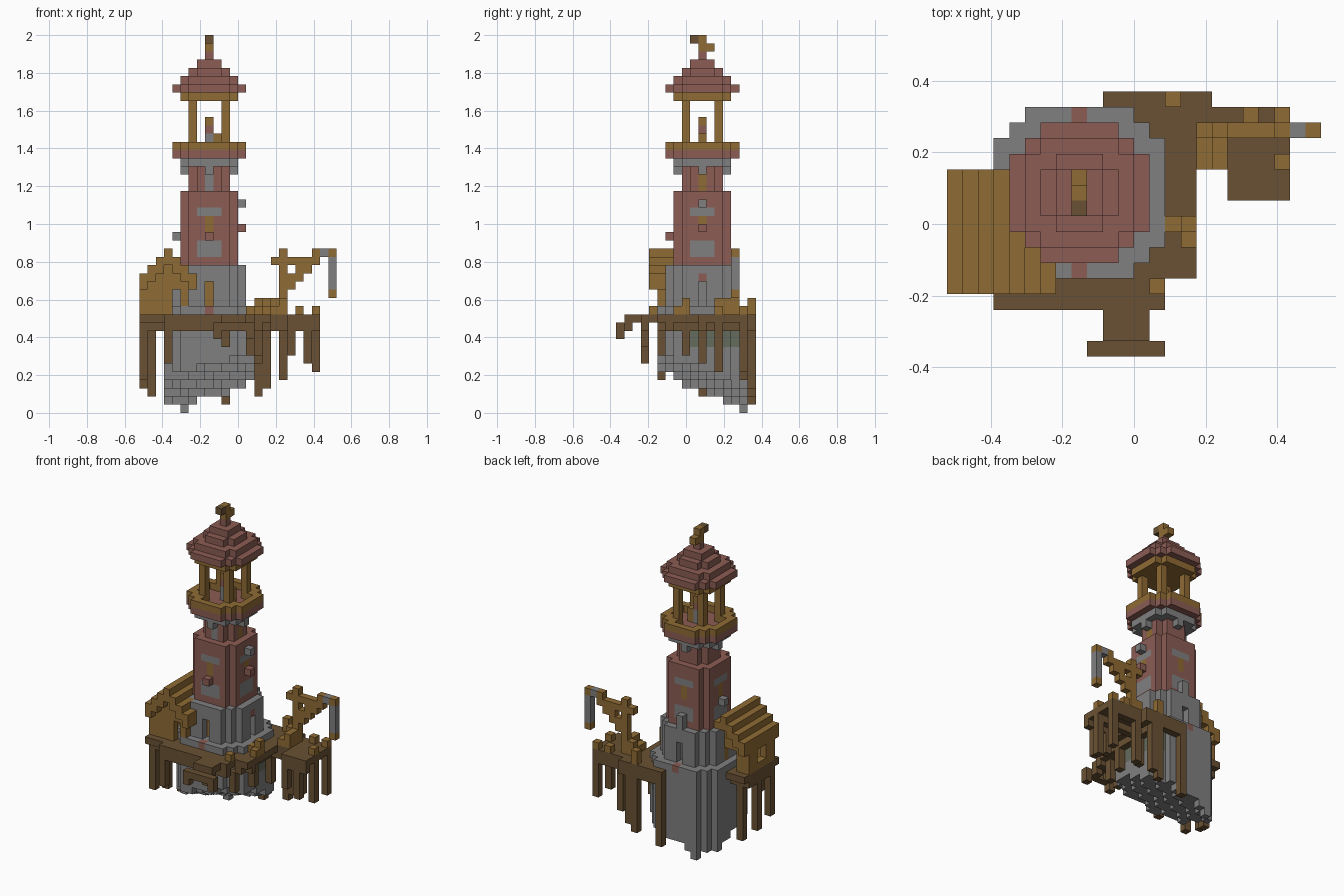
import bpy
import bmesh
from mathutils import Vector

cube = bpy.data.objects.get("Cube")
if cube:
    bpy.data.objects.remove(cube, do_unlink=True)

V = 2 / 46                       # block size
CX, CY = 8, 10                   # tower axis block
COLOURS = {
    "stone": (0.215, 0.215, 0.215),
    "brick": (0.26, 0.107, 0.088),
    "wood": (0.275, 0.145, 0.034),
    "dark_wood": (0.142, 0.083, 0.033),
    "moss": (0.13, 0.155, 0.11),
}
NAMES = list(COLOURS)
MATS = []
for name, rgb in COLOURS.items():
    m = bpy.data.materials.new(name)
    m.use_nodes = True
    m.diffuse_color = (*rgb, 1)
    bsdf = m.node_tree.nodes["Principled BSDF"]
    bsdf.inputs["Base Color"].default_value = (*rgb, 1)
    bsdf.inputs["Roughness"].default_value = 0.9
    MATS.append(m)

parts = {}                       # part name -> {block: colour}
taken = set()


def put(part, cells, colour):
    """Add free blocks to a part."""
    for c in cells:
        if c not in taken:
            taken.add(c)
            parts.setdefault(part, {})[c] = colour


def paint(part, cells, colour):
    for c in cells:
        if c in parts[part]:
            parts[part][c] = colour


def carve(part, cells):
    for c in cells:
        if parts[part].pop(c, None):
            taken.discard(c)


def box(i0, i1, j0, j1, k0, k1):
    return [(i, j, k) for i in range(i0, i1 + 1)
            for j in range(j0, j1 + 1) for k in range(k0, k1 + 1)]


def disc(r2, k0, k1):
    return [c for c in box(CX - 6, CX + 6, CY - 6, CY + 6, k0, k1)
            if (c[0] - CX) ** 2 + (c[1] - CY) ** 2 <= r2]


def sides(r, half, k0, k1):
    """Same strip of blocks on all four faces of the tower."""
    out = []
    for s in range(-half, half + 1):
        for k in range(k0, k1 + 1):
            out += [(CX + s, CY - r, k), (CX + s, CY + r, k),
                    (CX - r, CY + s, k), (CX + r, CY + s, k)]
    return out


# Stone foundation with a sloping ragged underside
def underside(i, j):
    return max(1, int(1 + 0.25 * (i - 3) + 0.42 * (15 - j)))


put("foundation", [c for c in disc(34, 1, 12) if c[2] >= underside(c[0], c[1])], "stone")
put("foundation", [(5, 15, 0)], "stone")
paint("foundation", box(12, 13, 8, 14, 8, 10), "moss")
paint("foundation", [(8, 5, 12), (8, 15, 12)], "brick")

# Stone lower storey with doorways
put("lower_storey", disc(20, 13, 17), "stone")
carve("lower_storey", sides(4, 0, 13, 15))
paint("lower_storey", box(8, 8, 7, 7, 13, 15), "wood")
paint("lower_storey", [(12, 10, 16)], "brick")

# Brick shaft, repairs, windows and sills
put("shaft", disc(13, 18, 26), "brick")
paint("shaft", sides(3, 1, 24, 24) + sides(3, 1, 19, 20), "stone")
paint("shaft", sides(3, 0, 22, 23), "wood")
put("upper_shaft", disc(5, 27, 29), "brick")
paint("upper_shaft", box(8, 8, 8, 8, 27, 28), "stone")
paint("upper_shaft", box(10, 10, 10, 10, 27, 28), "wood")
put("sills", [(12, 10, 22), (8, 6, 21)], "brick")
put("sills", [(12, 10, 25), (4, 10, 21), (8, 14, 18), (8, 14, 19)], "stone")

# Gallery on corbels
put("corbels", sides(3, 0, 29, 29) + disc(13, 30, 30), "stone")
put("gallery", disc(20, 31, 31), "brick")
put("gallery_rail", [c for c in disc(20, 32, 32) if c not in disc(10, 32, 32)], "wood")

# Lantern posts and lamp
for i in (6, 10):
    for j in (8, 12):
        put("lantern_posts", box(i, i, j, j, 32, 37), "wood")
put("lamp", [(8, 10, 32), (8, 10, 33)], "stone")
put("lamp", [(8, 10, 34)], "brick")
put("lamp", [(8, 10, 35), (9, 10, 33), (9, 10, 32)], "wood")

# Stepped cap and vane
put("cap_ceiling", disc(13, 38, 38), "wood")
for k, r2 in enumerate((20, 13, 5, 2, 0)):
    put("cap", disc(r2, 39 + k, 39 + k), "brick")
put("vane", box(8, 8, 10, 11, 44, 44) + [(8, 10, 45)], "wood")
put("vane", [(8, 9, 45)], "dark_wood")

# Timber decks around the foundation, and the front jetty
DECKS = [(3, 13, 3, 4), (0, 6, 4, 11), (10, 15, 5, 16), (16, 16, 15, 16),
         (16, 21, 12, 15), (18, 21, 10, 11), (10, 12, 1, 2)]
for d in DECKS:
    put("deck", box(*d, 11, 11), "dark_wood")
put("jetty_step", box(9, 13, 0, 0, 10, 10) + [(9, 0, 9), (13, 0, 9), (10, 1, 10), (12, 1, 10)],
    "dark_wood")

# Beams beneath the decks
BEAMS = [(3, 13, 3, 3), (0, 3, 5, 5), (0, 3, 10, 10), (0, 0, 5, 10), (14, 14, 5, 16),
         (10, 16, 16, 16), (14, 21, 12, 12), (18, 21, 10, 10), (16, 21, 15, 15),
         (12, 15, 6, 6)]
for b in BEAMS:
    put("beams", box(*b, 10, 10), "dark_wood")

# Legs: column, row and lowest block
LEGS = [(0, 8, 3), (0, 5, 4), (1, 10, 2), (3, 3, 6), (10, 3, 8), (9, 3, 9), (13, 5, 7),
        (14, 8, 7), (10, 16, 1), (14, 16, 2), (15, 16, 3), (17, 15, 4),
        (21, 12, 5), (21, 15, 5), (20, 10, 6), (18, 10, 7), (14, 12, 6)]
for i, j, k in LEGS:
    put("legs", box(i, i, j, j, k, 9), "dark_wood")

# Timber hut with a stepped gable roof
for i in range(7):
    top = 19 - abs(i - 3)
    put("hut_roof", box(i, i, 4, 11, top - 1, top), "wood")
for i in range(6):
    top = 17 - abs(i - 3)
    for j in (5, 10):
        put("hut_walls", box(i, i, j, j, 12, top), "wood")
put("hut_walls", box(0, 0, 5, 10, 12, 14), "wood")
carve("hut_walls", box(4, 4, 5, 5, 12, 14) + box(0, 0, 7, 8, 13, 14) + box(2, 3, 10, 10, 12, 14))

# Stub rail posts along the decks
for i, j, k in [(14, 8, 12), (15, 8, 13), (15, 7, 12), (13, 4, 12), (14, 16, 13),
                (19, 15, 12), (21, 15, 12), (21, 12, 12)]:
    put("rail_posts", box(i, i, j, j, 12, k), "wood")

# Hoist: mast, braces, boom, cable and hook
put("hoist", box(17, 17, 14, 14, 12, 19) + box(16, 21, 14, 14, 18, 18), "wood")
put("hoist", [(18, 14, 15), (18, 14, 16), (19, 14, 16), (19, 14, 17), (20, 14, 17)], "wood")
put("hoist", box(16, 17, 12, 13, 12, 12) + box(17, 17, 12, 13, 13, 13), "wood")
put("hoist", [(16, 14, 12), (16, 14, 13), (21, 14, 19), (23, 14, 19), (23, 14, 14)], "wood")
put("hoist", [(22, 14, 19)] + box(23, 23, 14, 14, 15, 18), "stone")

# Corner offsets for each outward block face
FACES = {
    (1, 0, 0): ((1, 0, 0), (1, 1, 0), (1, 1, 1), (1, 0, 1)),
    (-1, 0, 0): ((0, 0, 0), (0, 0, 1), (0, 1, 1), (0, 1, 0)),
    (0, 1, 0): ((0, 1, 0), (0, 1, 1), (1, 1, 1), (1, 1, 0)),
    (0, -1, 0): ((0, 0, 0), (1, 0, 0), (1, 0, 1), (0, 0, 1)),
    (0, 0, 1): ((0, 0, 1), (1, 0, 1), (1, 1, 1), (0, 1, 1)),
    (0, 0, -1): ((0, 0, 0), (0, 1, 0), (1, 1, 0), (1, 0, 0)),
}


def build(name, cells):
    """Skin the exposed sides of a part's blocks."""
    bm = bmesh.new()
    for c, colour in cells.items():
        for n, corners in FACES.items():
            if tuple(a + b for a, b in zip(c, n)) in taken:
                continue
            vs = [bm.verts.new((Vector(c) + Vector(o) - Vector((12, 8.5, 0))) * V)
                  for o in corners]
            bm.faces.new(vs).material_index = NAMES.index(colour)
    bmesh.ops.remove_doubles(bm, verts=bm.verts, dist=V / 100)
    mesh = bpy.data.meshes.new(name)
    bm.to_mesh(mesh)
    bm.free()
    for m in MATS:
        mesh.materials.append(m)
    bpy.context.collection.objects.link(bpy.data.objects.new(name, mesh))


for part, cells in parts.items():
    build(part, cells)
